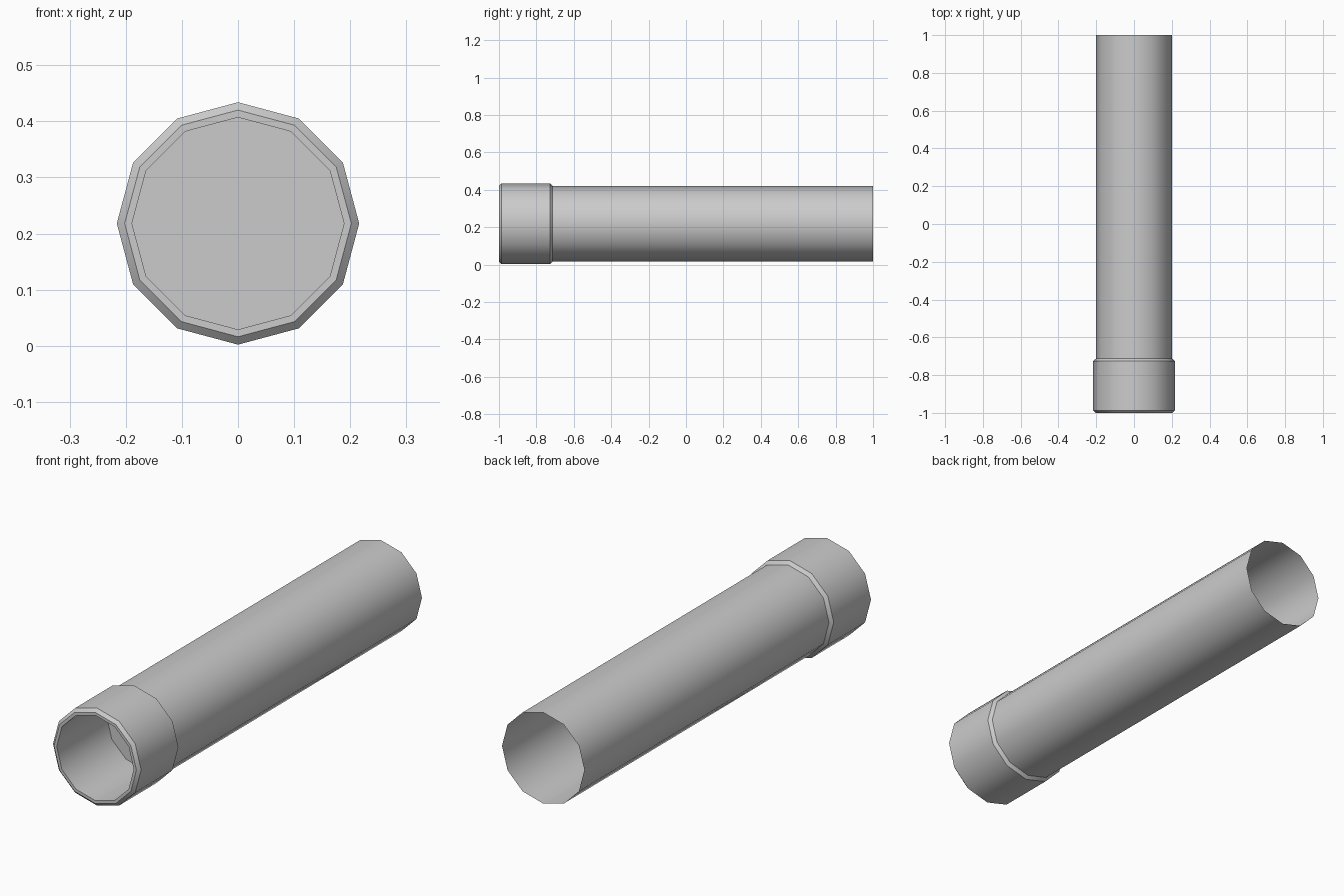
import bpy, bmesh, math

if "Cube" in bpy.data.objects:
    bpy.data.objects.remove(bpy.data.objects["Cube"])

SIDES = 12
CENTRE_Z = 0.218

# Lathe profile (radius, y): bore, front rim, chamfered collar, long thin-walled body
profile = [(0.189, -0.65), (0.189, -1.0), (0.202, -1.0), (0.216, -0.987),
           (0.216, -0.726), (0.202, -0.713), (0.202, 1.0)]

bm = bmesh.new()
rings = []
for r, y in profile:
    ring = []
    for i in range(SIDES):
        a = 2 * math.pi * i / SIDES
        ring.append(bm.verts.new((r * math.sin(a), y, CENTRE_Z + r * math.cos(a))))
    rings.append(ring)

for a, b in zip(rings, rings[1:]):
    for i in range(SIDES):
        j = (i + 1) % SIDES
        bm.faces.new((a[i], a[j], b[j], b[i]))

# Plug closing the bore, facing the front
plug = bm.faces.new(rings[0])
bm.normal_update()
# All faces consistent, with the plug facing -y
bmesh.ops.recalc_face_normals(bm, faces=bm.faces[:])
bm.normal_update()
if plug.normal.y > 0:
    bmesh.ops.reverse_faces(bm, faces=bm.faces[:])

mesh = bpy.data.meshes.new("barrel_tube")
bm.to_mesh(mesh)
bm.free()
tube = bpy.data.objects.new("barrel_tube", mesh)
bpy.context.collection.objects.link(tube)

# Smooth round the tube, crisp at the chamfers
bpy.context.view_layer.objects.active = tube
tube.select_set(True)
bpy.ops.object.shade_smooth_by_angle(angle=math.radians(35))
